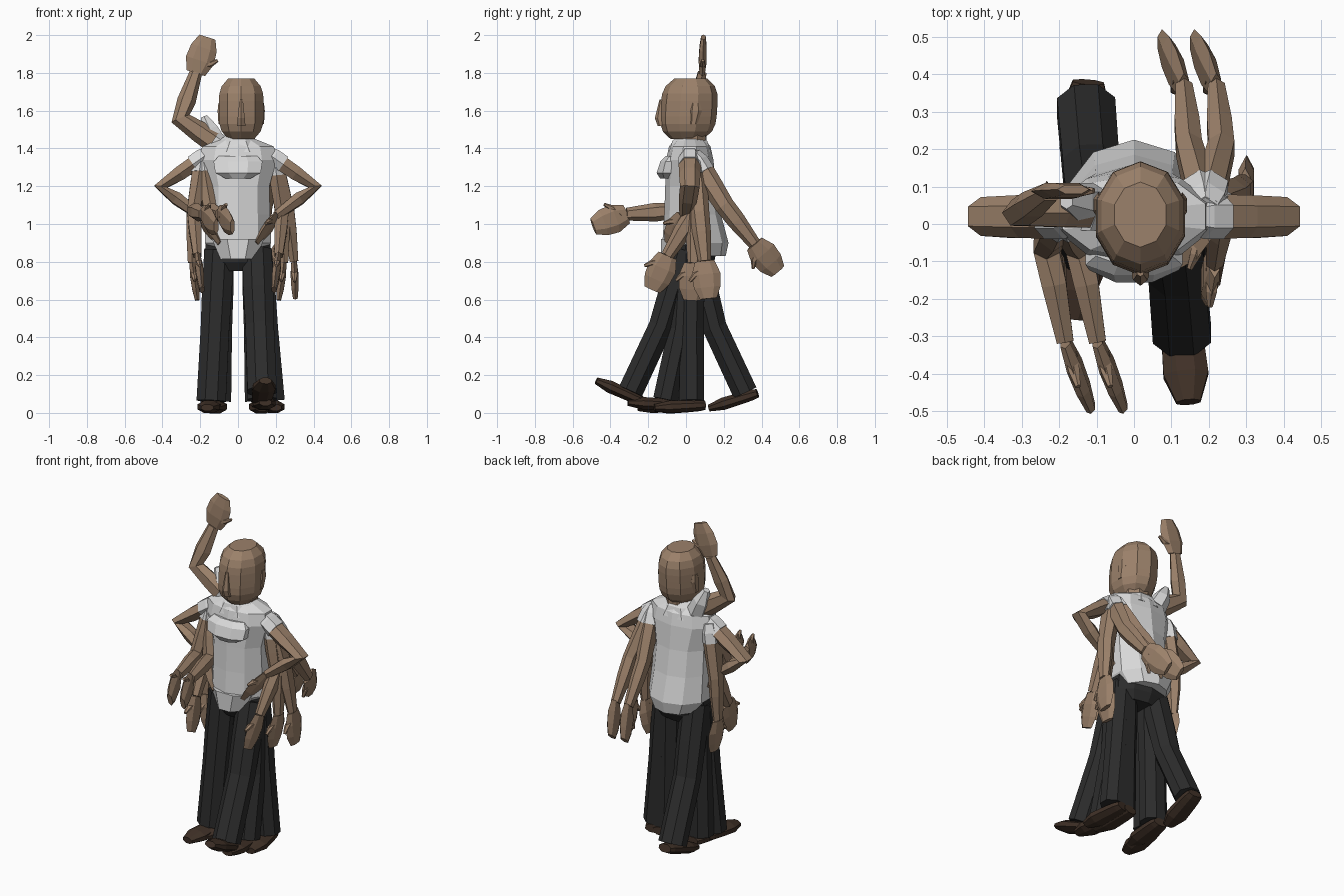
import bpy, bmesh
from math import sin, cos, pi, radians
from mathutils import Vector

default_cube = bpy.data.objects.get("Cube")
if default_cube:
    bpy.data.objects.remove(default_cube)


def material(name, red, green, blue):
    colour = (red, green, blue, 1)
    made = bpy.data.materials.new(name)
    made.use_nodes = True
    made.diffuse_color = colour
    made.node_tree.nodes["Principled BSDF"].inputs["Base Color"].default_value = colour
    return made


SKIN = material("skin", .33, .22, .145)
SHIRT = material("shirt white", .7, .7, .7)
CLOTH = material("trouser black", .025, .025, .025)
LEATHER = material("shoe brown", .05, .03, .02)

AXIS_X, AXIS_Y, AXIS_Z = Vector((1, 0, 0)), Vector((0, 1, 0)), Vector((0, 0, 1))
UPPER_ARM, FOREARM, HAND = .31, .26, .2
THIGH, SHIN = .42, .38


def skin_rings(name, mat, rings):
    """Join rings of points into one closed, flat shaded part."""
    bm = bmesh.new()
    loops = [[bm.verts.new(point) for point in ring] for ring in rings]
    for lower, upper in zip(loops, loops[1:]):
        for k in range(len(lower)):
            bm.faces.new((lower[k - 1], lower[k], upper[k], upper[k - 1]))
    bm.faces.new(loops[0])
    bm.faces.new(loops[-1])
    bmesh.ops.recalc_face_normals(bm, faces=bm.faces)
    mesh = bpy.data.meshes.new(name)
    bm.to_mesh(mesh)
    bm.free()
    mesh.materials.append(mat)
    bpy.context.collection.objects.link(bpy.data.objects.new(name, mesh))


def ellipse(centre, across, along, sides):
    angles = [2 * pi * (k + .5) / sides for k in range(sides)]
    return [centre + across * cos(angle) + along * sin(angle) for angle in angles]


def stack(name, mat, levels, x=0, sides=10):
    """Level ellipses, each given as height, y centre, half width, half depth."""
    skin_rings(name, mat, [ellipse(Vector((x, y, z)), AXIS_X * width, AXIS_Y * depth, sides)
                           for z, y, width, depth in levels])


def limb(name, mat, path, widths, depth=1.0, ref=AXIS_X, sides=6):
    """Ellipses square to a path; depth is the ratio of the second radius to the first."""
    rings = []
    for i, point in enumerate(path):
        along = (path[min(i + 1, len(path) - 1)] - path[max(i - 1, 0)]).normalized()
        across = (ref - along * ref.dot(along)).normalized()
        rings.append(ellipse(point, across * widths[i], along.cross(across) * widths[i] * depth, sides))
    skin_rings(name, mat, rings)


def aim(side, swing, out):
    """Direction of a bone: zero hangs down, swing goes forward, out leaves the body."""
    swing, out = radians(swing), radians(out)
    return Vector((side * sin(out), -sin(swing) * cos(out), -cos(swing) * cos(out)))


def arm(name, side, swings, outs, shoulder=(.19, .04, 1.36), ref=AXIS_X):
    """Sleeve, bare arm, mitten hand and thumb, posed by three bone angles."""
    x, y, z = shoulder
    start = Vector((side * x, y, z))
    upper, lower, palm = [aim(side, *pair) for pair in zip(swings, outs)]
    elbow = start + upper * UPPER_ARM
    wrist = elbow + lower * FOREARM
    tip = wrist + palm * HAND
    limb(name + "_sleeve", SHIRT, [start - upper * .01, start + upper * .04, start.lerp(elbow, .33)],
         [.04, .055, .055], 1.1, ref)
    limb(name, SKIN, [start.lerp(elbow, .2), start.lerp(elbow, .6), elbow, elbow.lerp(wrist, .4), wrist],
         [.046, .044, .04, .038, .026], 1.3, ref)
    limb(name + "_hand", SKIN, [wrist, wrist.lerp(tip, .35), wrist.lerp(tip, .7), tip],
         [.016, .024, .022, .014], 3.2, ref)
    root = wrist.lerp(tip, .2)
    sideways = palm.cross(ref).normalized()
    limb(name + "_thumb", SKIN, [root, root + palm * .03 + sideways * .06, root + palm * .06 + sideways * .09],
         [.02, .017, .008], 1, ref)


def leg(name, side, swings, out, y, pitch=-3):
    """Trouser leg, bare ankle and shoe, posed by hip, knee and foot angles."""
    hip = Vector((side * .1, y, .86))
    knee = hip + aim(side, swings[0], out) * THIGH
    ankle = knee + aim(side, swings[1], out) * SHIN
    limb(name, CLOTH, [hip, hip.lerp(knee, .5), knee, ankle], [.085, .086, .082, .084], .85, sides=8)
    forward = aim(side, pitch + 90, out + 3)
    sole = ankle - AXIS_Z * .025
    limb(name + "_ankle", SKIN, [ankle.lerp(knee, .1), sole], [.035, .035])
    limb(name + "_shoe", LEATHER,
         [sole + forward * step for step in (-.07, -.04, .01, .12, .2)],
         [.045, .055, .06, .065, .035], .55, sides=8)


# Shirt body, tail and loose collar
stack("shirt_body", SHIRT, [
    (.83, .07, .14, .14), (.9, .05, .185, .175), (1.05, .035, .178, .15), (1.2, .025, .175, .135),
    (1.34, .02, .215, .125), (1.41, .02, .2, .11), (1.46, .02, .07, .07)])
stack("shirt_tail", SHIRT, [(.815, -.03, .1, .11), (.92, -.03, .15, .11)], sides=8)
stack("front_collar", SHIRT, [
    (1.24, -.1, .07, .04), (1.27, -.1, .13, .06), (1.33, -.09, .14, .05), (1.36, -.07, .11, .04)], sides=8)
stack("neck_collar", SHIRT, [(1.38, .02, .16, .12), (1.44, .02, .11, .1), (1.47, .02, .07, .07)], sides=8)

# Trouser seat
stack("trouser_seat", CLOTH, [(.75, .03, .15, .09), (.8, .03, .18, .12), (.9, .04, .18, .13)])

# Head, tapered to chin and crown, with nose and ears
HEAD_X = .017
head_levels = []
for step in range(9):
    height = step / 4 - 1
    taper = 1 - abs(height) ** 4 * .42
    head_levels.append((1.61 + .16 * height, .015 + .01 * height, .125 * taper, .15 * taper))
stack("head", SKIN, head_levels, HEAD_X)
stack("neck", SKIN, [(1.4, .03, .08, .08), (1.52, .03, .08, .08)], HEAD_X, 8)
stack("nose", SKIN, [(1.52, -.13, .026, .02), (1.56, -.135, .022, .03), (1.66, -.13, .01, .01)], HEAD_X, 6)
for side_name, side in (("right", -1), ("left", 1)):
    stack(side_name + "_ear", SKIN, [(1.53, .04, .01, .02), (1.6, .05, .015, .035), (1.64, .05, .01, .025)],
          HEAD_X + side * .112, 6)

# Poses shared by both sides
for side_name, side in (("right", -1), ("left", 1)):
    arm(side_name + "_hip_arm", side, (0, 8, 25), (55, -53, -32), (.155, .02, 1.375))
    arm(side_name + "_hanging_arm", side, (-2, 2, 3), (9, 1, -8))
    arm(side_name + "_relaxed_arm", side, (0, 32, 24), (8, -4, -7))

# Walking arms swing forward on the right and back on the left, each doubled
for step_name, out in (("outer", 8), ("inner", -8)):
    arm("right_forward_arm_" + step_name, -1, (19, 86, 70), (out, -11, -20))
    arm("left_back_arm_" + step_name, 1, (-32, -38, -40), (out, -3, -17))

# Loose left arm and raised waving right arm
arm("left_loose_arm", 1, (-6, -6, -6), (14, 7, 2))
arm("waving_arm", -1, (0, 193, 182), (125, -18, -18), (.05, .03, 1.38), -AXIS_Y)
limb("waving_sleeve_fold", SHIRT,
     [Vector((-.11, .05, 1.42)), Vector((-.15, .06, 1.5)), Vector((-.18, .06, 1.57))], [.06, .05, .02])

# Standing, easing and walking legs
leg("left_standing_leg", 1, (0, 0), 5, .03)
leg("left_straight_leg", 1, (0, 0), 1, .03)
leg("right_standing_leg", -1, (0, 0), 1, .03)
leg("left_easing_leg", 1, (4, 12), 2, 0, 3)
leg("right_easing_leg", -1, (4, 4), 3, 0)
leg("left_stepping_leg", 1, (17, 25), 2, -.01, 24)
leg("right_trailing_leg", -1, (-14, -25), 2, .05, -17)
